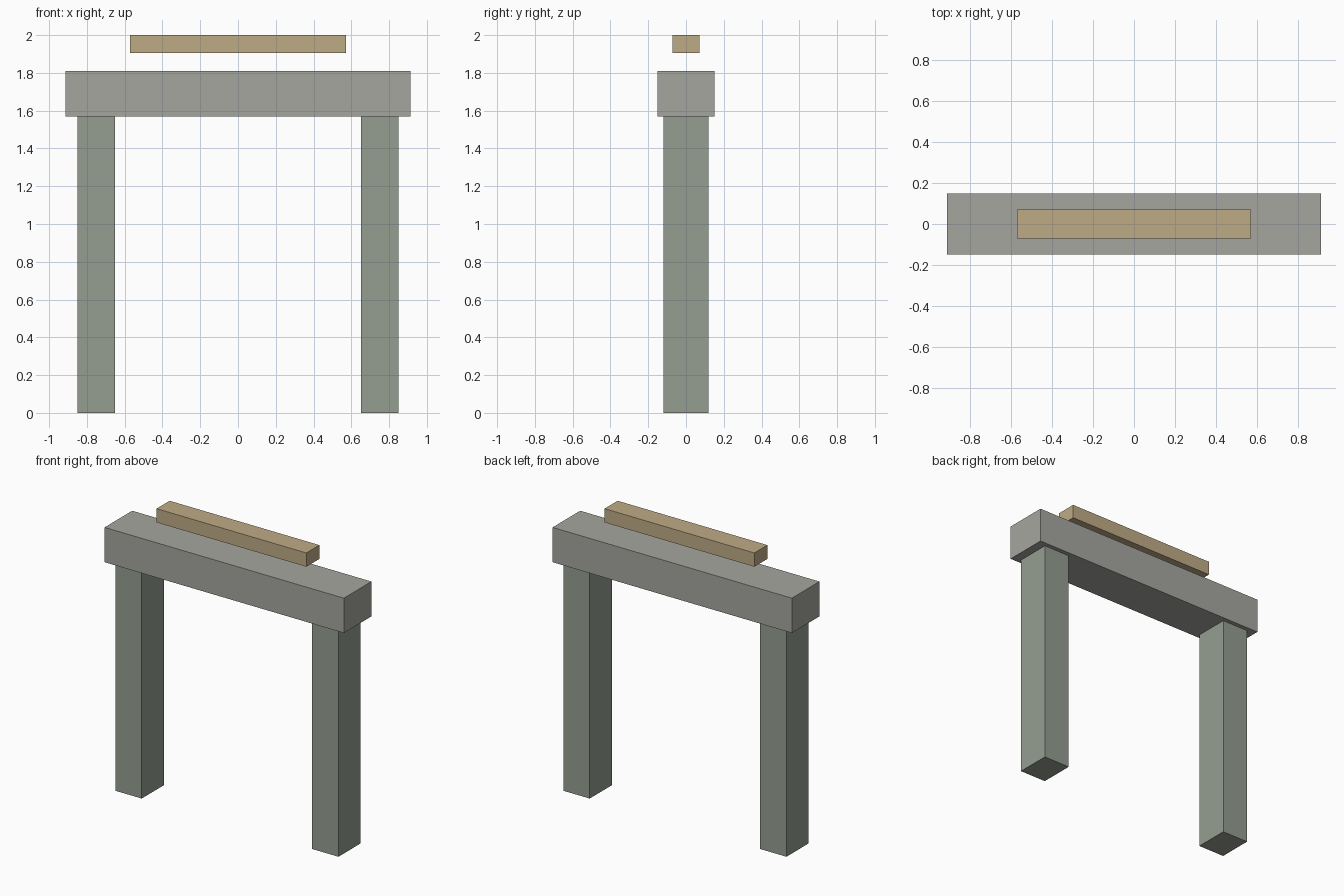
import bpy

if "Cube" in bpy.data.objects:
    bpy.data.objects.remove(bpy.data.objects["Cube"])


def material(name, rgb):
    mat = bpy.data.materials.new(name)
    mat.diffuse_color = (*rgb, 1.0)
    mat.use_nodes = True
    mat.node_tree.nodes["Principled BSDF"].inputs["Base Color"].default_value = mat.diffuse_color
    return mat


def block(name, x, y, z, mat=None):
    """Box from (min, max) ranges on each axis."""
    spans = (x, y, z)
    bpy.ops.mesh.primitive_cube_add(size=1, location=[(a + b) / 2 for a, b in spans])
    ob = bpy.context.object
    ob.name = name
    ob.scale = [b - a for a, b in spans]
    bpy.ops.object.transform_apply(location=False, rotation=False, scale=True)
    if mat:
        ob.data.materials.append(mat)
    return ob


stone = material("mossy_stone", (0.30, 0.34, 0.28))
lintel_stone = material("lintel_stone", (0.38, 0.38, 0.35))
sand = material("sand", (0.52, 0.41, 0.24))

# Two upright posts
for side, x in (("left", -0.75), ("right", 0.75)):
    block(side + "_post", (x - 0.1, x + 0.1), (-0.12, 0.12), (0, 1.57), stone)

# Lintel resting on the posts
block("lintel", (-0.912, 0.912), (-0.15, 0.15), (1.57, 1.81), lintel_stone)

# Thin bar floating above the lintel
block("floating_bar", (-0.571, 0.571), (-0.071, 0.071), (1.905, 2.0), sand)
